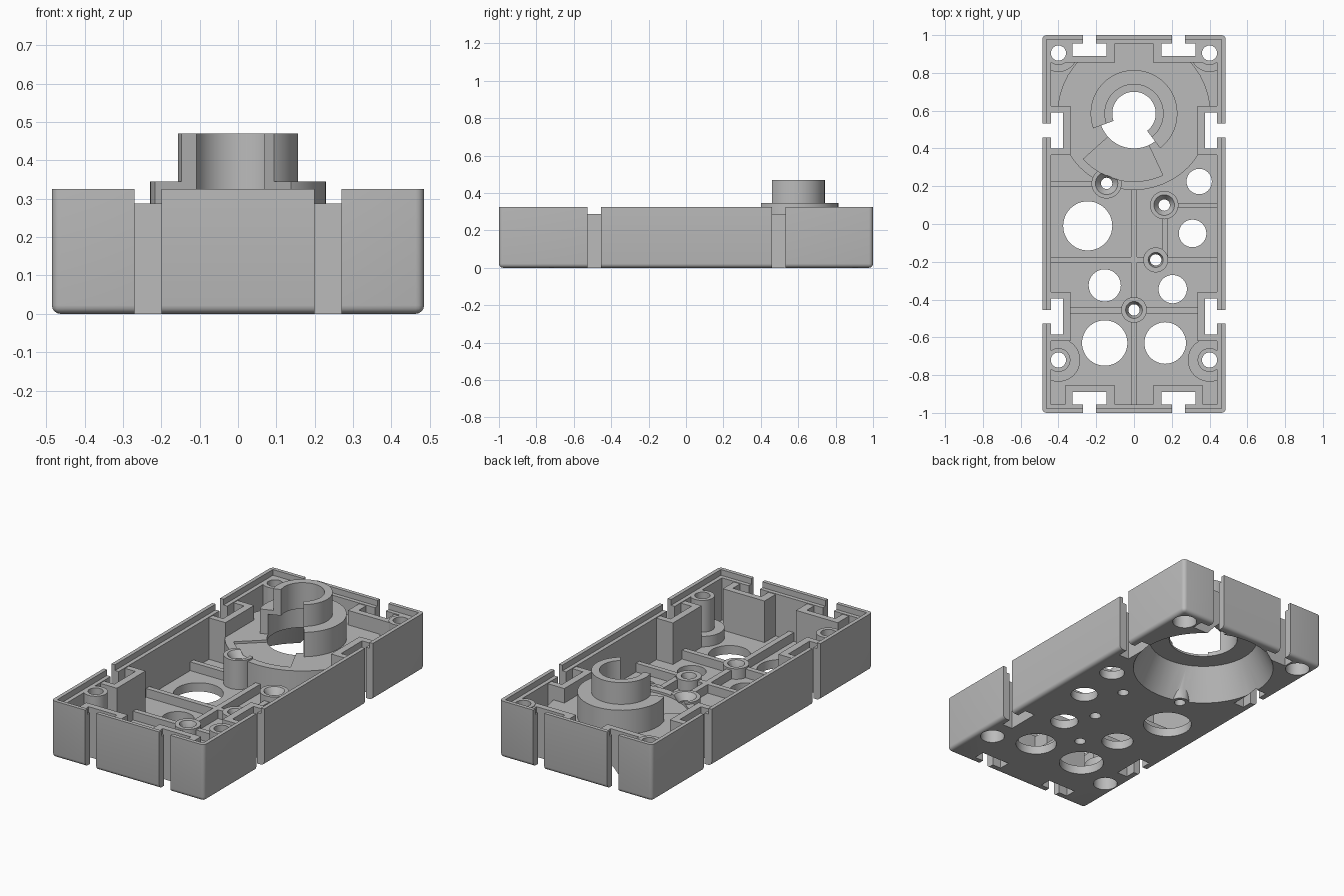
import bpy
import bmesh
from math import cos, sin, radians
from mathutils import Matrix

if "Cube" in bpy.data.objects:
    bpy.data.objects.remove(bpy.data.objects["Cube"])

GREY = (0.5, 0.5, 0.5, 1)
grey = bpy.data.materials.new("plain grey plastic")
grey.use_nodes = True
grey.diffuse_color = GREY
grey.node_tree.nodes["Principled BSDF"].inputs["Base Color"].default_value = GREY


def finish(bm, name):
    bmesh.ops.recalc_face_normals(bm, faces=bm.faces)
    mesh = bpy.data.meshes.new(name)
    bm.to_mesh(mesh)
    bm.free()
    obj = bpy.data.objects.new(name, mesh)
    bpy.context.collection.objects.link(obj)
    return obj


def box(x0, x1, y0, y1, z0, z1, name="helper"):
    bm = bmesh.new()
    mat = (Matrix.Translation(((x0 + x1) / 2, (y0 + y1) / 2, (z0 + z1) / 2))
           @ Matrix.Diagonal((abs(x1 - x0), abs(y1 - y0), z1 - z0, 1)))
    bmesh.ops.create_cube(bm, size=1, matrix=mat)
    return finish(bm, name)


def cyl(x, y, r, z0, z1, r_top=None, name="helper"):
    bm = bmesh.new()
    bmesh.ops.create_cone(bm, cap_ends=True, segments=48, radius1=r,
                          radius2=r if r_top is None else r_top, depth=z1 - z0,
                          matrix=Matrix.Translation((x, y, (z0 + z1) / 2)))
    return finish(bm, name)


def sector(x, y, r, a0, a1, z0, z1):
    """Pie slice between two angles."""
    bm = bmesh.new()
    angles = [radians(a0 + (a1 - a0) * i / 16) for i in range(17)]
    pts = [(x, y, z0)] + [(x + r * cos(a), y + r * sin(a), z0) for a in angles]
    face = bm.faces.new([bm.verts.new(p) for p in pts])
    up = bmesh.ops.extrude_face_region(bm, geom=[face])["geom"]
    bmesh.ops.translate(bm, vec=(0, 0, z1 - z0),
                        verts=[v for v in up if isinstance(v, bmesh.types.BMVert)])
    return finish(bm, "helper")


def combine(obj, tools, operation="DIFFERENCE"):
    """Apply each tool to the object, then discard the tool."""
    for tool in tools:
        mod = obj.modifiers.new("bool", "BOOLEAN")
        mod.operation, mod.solver, mod.object = operation, "EXACT", tool
        bpy.context.view_layer.update()
        deps = bpy.context.evaluated_depsgraph_get()
        mesh = bpy.data.meshes.new_from_object(obj.evaluated_get(deps))
        obj.modifiers.clear()
        obj.data = mesh
        bpy.data.objects.remove(tool)


W, L, H = 0.485, 1.0, 0.325
INNER_H, FLOOR = 0.288, 0.05
DIAL_Y, DECK = 0.585, 0.205
SIGNS = (-1, 1)
corners = [(s * 0.4, y, r) for s in SIGNS for y, r in ((0.905, 0.1), (-0.72, 0.115))]
# small screw posts: x, y, radius, height, countersink radius
posts = [(-0.145, 0.215, 0.08, 0.215, 0.06), (0.16, 0.10, 0.075, 0.13, 0.055),
         (0.115, -0.19, 0.066, 0.11, 0.04), (0, -0.455, 0.068, 0.11, 0.045)]

# Outer block with rounded vertical and bottom edges
tray = box(-W, W, -L, L, 0, H, "tray")
bm = bmesh.new()
bm.from_mesh(tray.data)
edges = [e for e in bm.edges if min(v.co.z for v in e.verts) < 0.01]
bmesh.ops.bevel(bm, geom=edges, offset=0.022, segments=4, profile=0.5, affect="EDGES")
bm.to_mesh(tray.data)
bm.free()

# Inside space, less everything that stands in it
void = box(-0.44, 0.44, -0.955, 0.955, FLOOR, 0.5)
solids = [cyl(0, DIAL_Y, 0.405, 0, DECK)]
for s in SIGNS:
    for y in (0.495, -0.49):
        solids.append(box(s * 0.335, s * 0.47, y - 0.13, y + 0.13, 0, INNER_H))
    for t in SIGNS:
        solids.append(box(s * 0.10, s * 0.365, t * 0.855, t * 0.98, 0, INNER_H))
for x, y, r in corners:
    solids += [cyl(x, y, r, 0, 0.11), cyl(x, y, 0.063, 0, INNER_H + 0.004)]
for x, y, r, h, sink in posts:
    solids.append(cyl(x, y, r, 0, h))
# stiffening ribs
for x0, x1, y0, y1 in ((-0.016, 0.016, -0.97, 0.25), (-0.46, 0.46, -0.205, -0.175),
                       (-0.46, 0.46, -0.473, -0.443), (-0.46, -0.15, 0.195, 0.225),
                       (0.16, 0.46, 0.085, 0.112), (0.148, 0.18, -0.19, 0.10)):
    solids.append(box(x0, x1, y0, y1, 0, 0.1))
combine(void, solids)
combine(tray, [void, box(-0.463, 0.463, -0.978, 0.978, 0.292, 0.5)])

# T-shaped slots through the walls
cuts = []
for s in SIGNS:
    for y in (0.495, -0.49):
        cuts.append(box(s * 0.375, s * 0.44, y - 0.095, y + 0.095, -0.1, 0.5))
        cuts.append(box(s * 0.43, s * 0.6, y - 0.036, y + 0.036, -0.1, 0.5))
    for t in SIGNS:
        cuts.append(box(s * 0.145, s * 0.325, t * 0.89, t * 0.955, -0.1, 0.5))
        cuts.append(box(s * 0.2, s * 0.27, t * 0.945, t * 1.1, -0.1, 0.5))

# Round floor openings
for x, y, r in ((-0.245, -0.01, 0.13), (0.345, 0.225, 0.067), (0.31, -0.05, 0.073),
                (-0.155, -0.325, 0.085), (0.205, -0.345, 0.075),
                (-0.155, -0.63, 0.12), (0.165, -0.63, 0.11)):
    cuts.append(cyl(x, y, r, -0.1, 0.2))

# Screw holes, countersunk above on posts and counterbored below on corners
for x, y, r, h, sink in posts:
    cuts += [cyl(x, y, 0.03, -0.1, 0.5), cyl(x, y, 0.028, h - 0.04, h + 0.001, sink)]
for x, y, r in corners:
    cuts += [cyl(x, y, 0.04, -0.1, 0.5), cyl(x, y, 0.065, -0.1, 0.08)]

# Tapered recess under the dial, with one post showing in its wall
recess = cyl(0, DIAL_Y, 0.385, -0.01, 0.18, 0.294)
combine(recess, [cyl(posts[0][0], posts[0][1], 0.05, -0.1, 0.5)])
cuts += [recess, cyl(0, DIAL_Y, 0.185, 0.1, 0.3),
         sector(0, DIAL_Y, 0.36, 222, 295, 0.192, 0.3)]
combine(tray, cuts)

# Stepped hollow boss with an open quarter
boss = cyl(0, DIAL_Y, 0.23, DECK - 0.01, 0.345, name="dial_boss")
combine(boss, [cyl(0, DIAL_Y, 0.157, 0.3, 0.47)], "UNION")
combine(boss, [cyl(0, DIAL_Y, 0.185, 0, 0.32), cyl(0, DIAL_Y, 0.115, 0, 0.6),
               sector(0, DIAL_Y, 0.4, 200, 307, 0, 0.6)])

for obj in (tray, boss):
    obj.data.materials.clear()
    obj.data.materials.append(grey)
    for face in obj.data.polygons:
        face.material_index = 0
    bpy.ops.object.select_all(action="DESELECT")
    obj.select_set(True)
    bpy.context.view_layer.objects.active = obj
    bpy.ops.object.shade_smooth_by_angle(angle=radians(30))
